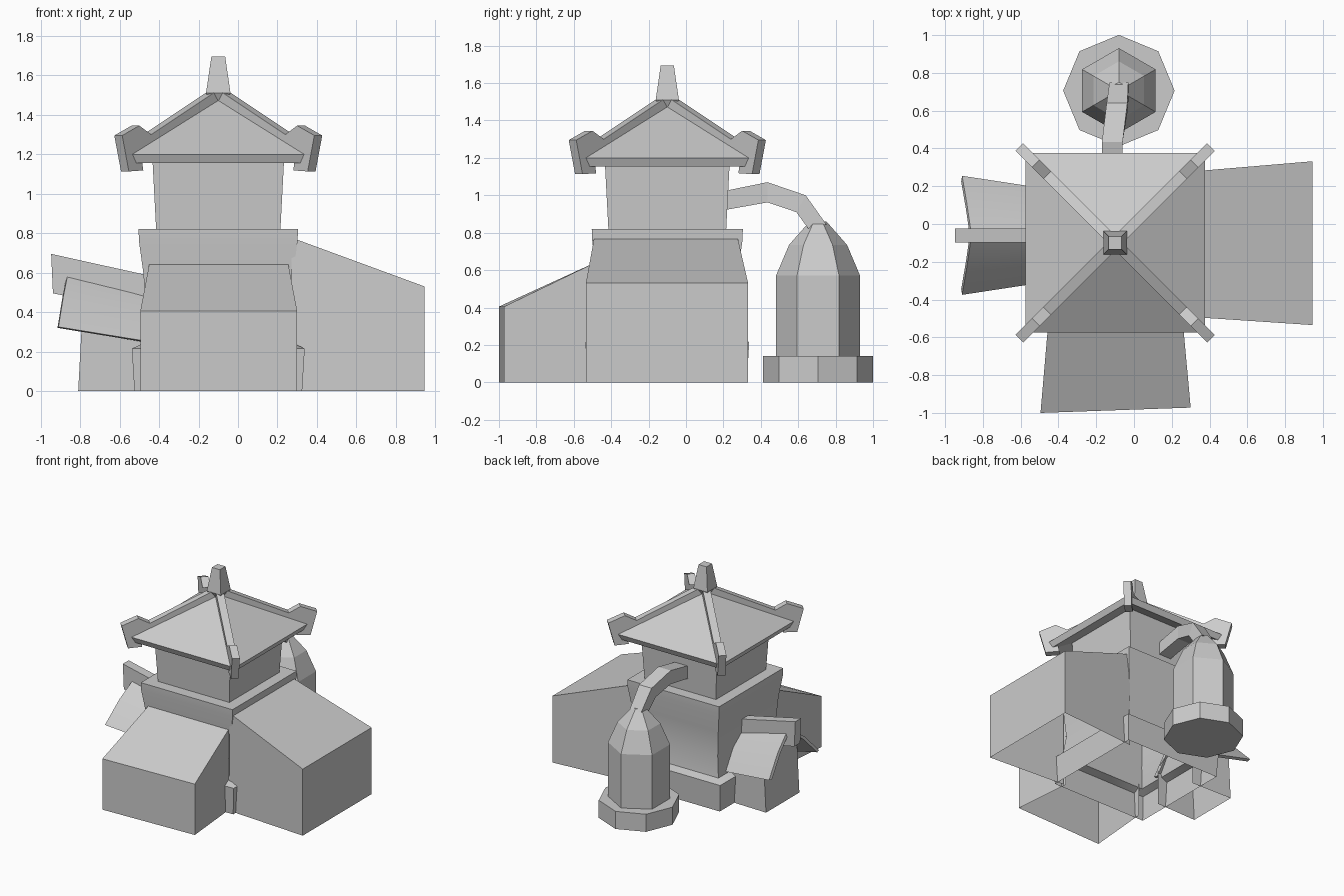
import bpy, bmesh
from math import sin, cos, pi, radians
from mathutils import Vector

if "Cube" in bpy.data.objects:
    bpy.data.objects.remove(bpy.data.objects["Cube"])

CX, CY = -0.10, -0.10  # tower axis


def loft(name, rings, cap_start=True, cap_end=True, skip=()):
    """Skin equal-length point rings into one mesh; skip omits side strips."""
    bm = bmesh.new()
    vs = [[bm.verts.new(p) for p in r] for r in rings]
    n = len(rings[0])
    for a, b in zip(vs, vs[1:]):
        for i in range(n):
            if i not in skip:
                j = (i + 1) % n
                bm.faces.new((a[i], a[j], b[j], b[i]))
    if cap_start:
        bm.faces.new(vs[0][::-1])
    if cap_end:
        bm.faces.new(vs[-1])
    bmesh.ops.recalc_face_normals(bm, faces=bm.faces)
    me = bpy.data.meshes.new(name)
    bm.to_mesh(me)
    bm.free()
    ob = bpy.data.objects.new(name, me)
    bpy.context.collection.objects.link(ob)
    return ob


def smooth(ob, deg):
    bpy.ops.object.select_all(action='DESELECT')
    bpy.context.view_layer.objects.active = ob
    ob.select_set(True)
    bpy.ops.object.shade_smooth_by_angle(angle=radians(deg))


def square(h, z):
    return [(CX + sx * h, CY + sy * h, z)
            for sx, sy in ((-1, -1), (1, -1), (1, 1), (-1, 1))]


def ngon(cx, cy, r, z, n):
    return [(cx + r * cos(pi / 2 + 2 * pi * i / n),
             cy + r * sin(pi / 2 + 2 * pi * i / n), z) for i in range(n)]


# Tower: hollow plinth and waisted walls, upper room, roof shell, finial
walls = loft("lower_walls", [square(h, z) for h, z in (
    (0.425, 0.0), (0.438, 0.215), (0.385, 0.24), (0.365, 0.40), (0.38, 0.60),
    (0.402, 0.76), (0.404, 0.82), (0.315, 0.82))], cap_start=False, cap_end=False)
smooth(walls, 40)
loft("upper_room", [square(0.315, 0.82), square(0.336, 1.22)],
     cap_start=False, cap_end=False)
loft("roof", [square(0.33, 1.20), square(0.455, 1.155),
              square(0.475, 1.20), square(0.02, 1.485)], cap_start=False)
loft("roof_finial", [square(0.035, 1.46), square(0.062, 1.51), square(0.035, 1.695)])

# Hip ridges with upturned end blocks (profile: distance along x/y, height)
ridge_profile = [(0.0, 1.54), (0.36, 1.30), (0.42, 1.345), (0.507, 1.295),
                 (0.473, 1.113), (0.40, 1.118), (0.41, 1.19), (0.0, 1.44)]
for sx in (-1, 1):
    for sy in (-1, 1):
        o = 0.02
        rings = [[(CX + sx * d + s * o * sy, CY + sy * d - s * o * sx, z)
                  for d, z in ridge_profile] for s in (-1, 1)]
        loft("hip_ridge", rings)

# Right wing with sloping roof, hollow below
loft("right_wing", [
    [(0.27, -0.49, 0), (0.27, 0.275, 0), (0.27, 0.275, 0.778), (0.27, -0.49, 0.778)],
    [(0.945, -0.535, 0), (0.945, 0.332, 0), (0.945, 0.332, 0.53), (0.945, -0.535, 0.53)]],
    cap_start=False, skip=(0,))

# Front wing with sloping roof, hollow below
loft("front_wing", [
    [(-0.45, -0.48, 0), (0.255, -0.48, 0), (0.255, -0.48, 0.643), (-0.45, -0.48, 0.643)],
    [(-0.495, -1.0, 0), (0.30, -0.972, 0), (0.30, -0.972, 0.405), (-0.495, -1.0, 0.405)]],
    cap_start=False, skip=(0,))

# Left porch: gabled walls, two roof panels, ridge board
PY = -0.06


def gable(x0, x1, h, side, top):
    return [(x0, PY - h, 0), (x0, PY + h, 0), (x1, PY + h, side),
            (x1, PY, top), (x1, PY - h, side)]


loft("porch_walls", [gable(-0.45, -0.45, 0.20, 0.30, 0.45),
                     gable(-0.81, -0.79, 0.21, 0.37, 0.54)],
     cap_start=False, skip=(0,))
for s in (-1, 1):
    # each panel is slightly bowed from ridge to eave
    outer = [Vector((-0.86, PY, 0.605)), Vector((-0.885, PY + s * 0.17, 0.48)),
             Vector((-0.91, PY + s * 0.315, 0.325))]
    inner = [Vector((-0.45, PY, 0.505)), Vector((-0.45, PY + s * 0.13, 0.393)),
             Vector((-0.45, PY + s * 0.245, 0.25))]
    drop = Vector((-0.005, -s * 0.03, -0.005))
    smooth(loft("porch_roof_panel", [[a, b, c, c + drop, b + drop, a + drop]
                                     for a, b, c in (inner, outer)]), 30)
loft("porch_ridge_board", [
    [(x, PY - 0.037, lo), (x, PY + 0.037, lo), (x1, PY + 0.037, hi), (x1, PY - 0.037, hi)]
    for x, x1, lo, hi in ((-0.45, -0.45, 0.40, 0.585), (-0.938, -0.947, 0.495, 0.695))])

# Rear silo on an octagonal base
SX, SY = -0.08, 0.706
loft("silo_base", [ngon(SX, SY, 0.295, z, 8) for z in (0, 0.14)])
loft("silo", [ngon(SX, SY, r, z, 6)
              for r, z in ((0.225, 0.13), (0.225, 0.57), (0.155, 0.735), (0.045, 0.86))])

# Square pipe from the upper room down into the silo top
pipe = []
for x, w, (yt, zt), (yb, zb) in ((-0.115, 0.055, (0.20, 1.022), (0.20, 0.92)),
                                 (-0.115, 0.055, (0.435, 1.07), (0.435, 0.962)),
                                 (-0.09, 0.055, (0.64, 1.0), (0.59, 0.91)),
                                 (-0.08, 0.05, (0.75, 0.845), (0.655, 0.82))):
    pipe.append([(x - w, yt, zt), (x + w, yt, zt), (x + w, yb, zb), (x - w, yb, zb)])
loft("silo_pipe", pipe)
